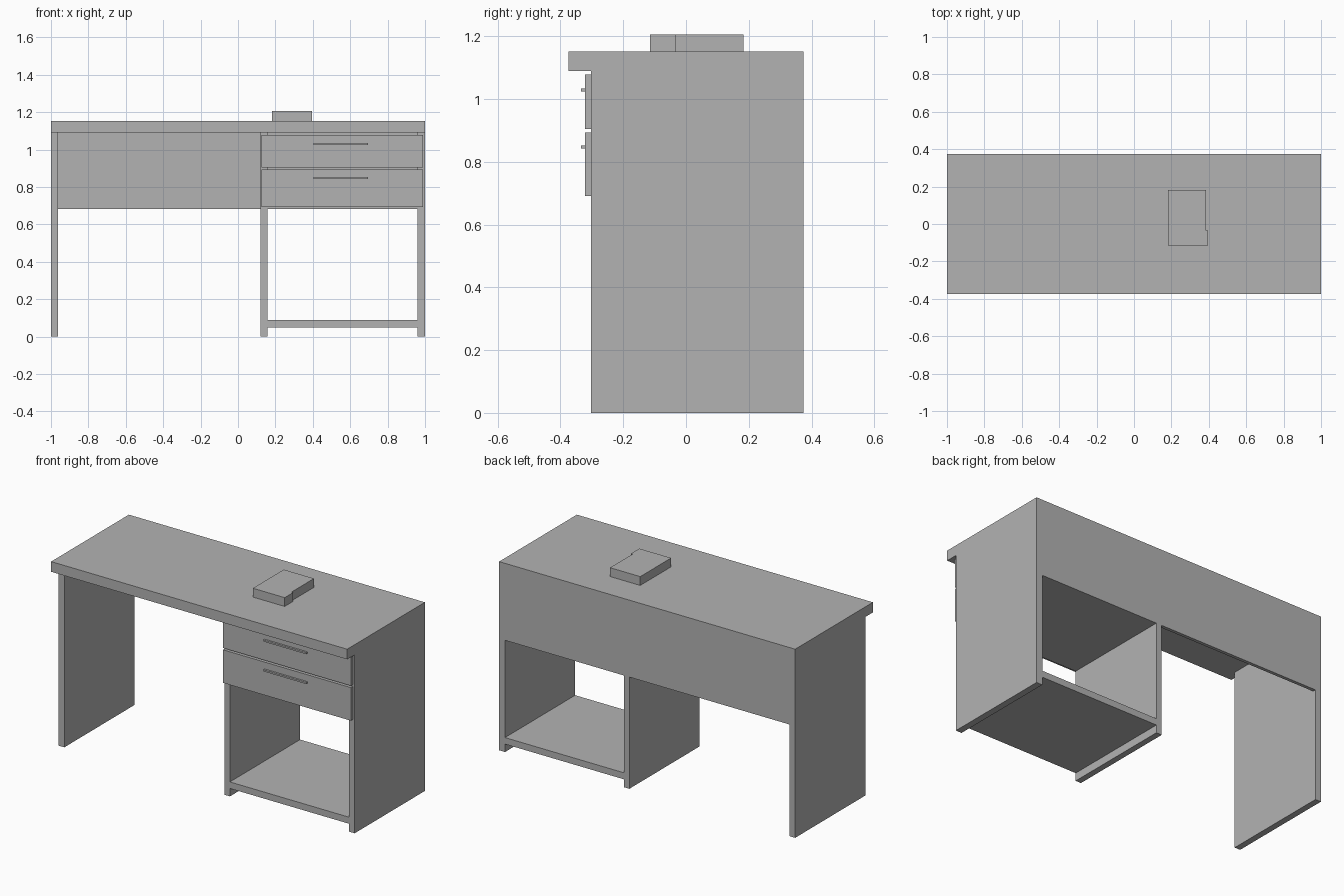
import bpy
import bmesh

cube = bpy.data.objects.get("Cube")
if cube:
    bpy.data.objects.remove(cube, do_unlink=True)

grey = bpy.data.materials.new("plain_grey")
grey.use_nodes = True
COLOUR = (0.45, 0.45, 0.45, 1)
grey.diffuse_color = COLOUR
for node in grey.node_tree.nodes:
    if node.type == 'BSDF_PRINCIPLED':
        node.inputs["Base Color"].default_value = COLOUR


def prism(name, outline, bottom, top):
    """Extrude a flat outline straight up between two heights."""
    bm = bmesh.new()
    face = bm.faces.new([bm.verts.new((x, y, bottom)) for x, y in outline])
    result = bmesh.ops.extrude_face_region(bm, geom=[face])
    moved = [v for v in result["geom"] if isinstance(v, bmesh.types.BMVert)]
    bmesh.ops.translate(bm, verts=moved, vec=(0, 0, top - bottom))
    bmesh.ops.recalc_face_normals(bm, faces=bm.faces)
    mesh = bpy.data.meshes.new(name)
    bm.to_mesh(mesh)
    bm.free()
    mesh.materials.append(grey)
    obj = bpy.data.objects.new(name, mesh)
    bpy.context.scene.collection.objects.link(obj)
    return obj


def box(name, x, y, z):
    """Box from its extent along each axis."""
    outline = [(x[0], y[0]), (x[1], y[0]), (x[1], y[1]), (x[0], y[1])]
    return prism(name, outline, *z)


FRONT, BACK = -0.302, 0.375
TOP_UNDER, TOP = 1.09, 1.152
APRON = 0.682          # underside of the back panel and drawer cabinet
INNER_X = (0.157, 0.96)

# Worktop and the three upright panels
box("worktop", (-1, 1), (-BACK, BACK), (TOP_UNDER, TOP))
for name, x in (("right_side_panel", (-1, -0.962)),
                ("cabinet_divider", (0.12, INNER_X[0])),
                ("left_side_panel", (INNER_X[1], 1))):
    box(name, x, (FRONT, BACK), (0, TOP_UNDER))

# Back panels between the uprights
box("kneehole_back_panel", (-0.962, 0.12), (BACK - 0.02, BACK), (APRON, TOP_UNDER))
box("cabinet_back_panel", INNER_X, (BACK - 0.02, BACK), (APRON, TOP_UNDER))

# Cabinet floor and low shelf
box("cabinet_floor", INNER_X, (FRONT, BACK - 0.02), (APRON, APRON + 0.03))
box("low_shelf", INNER_X, (FRONT, BACK), (0.048, 0.088))

# Drawer fronts with bar handles
for name, z, grip in (("upper", (0.905, 1.079), 1.029),
                      ("lower", (0.692, 0.894), 0.847)):
    box(name + "_drawer_front", (0.125, 0.988), (FRONT - 0.02, FRONT), z)
    box(name + "_drawer_handle", (0.405, 0.695), (FRONT - 0.032, FRONT - 0.02),
        (grip - 0.005, grip + 0.005))

# Small stepped block lying on the worktop
prism("desk_block", [(0.181, -0.115), (0.396, -0.115), (0.396, -0.034),
                     (0.385, -0.034), (0.385, 0.183), (0.181, 0.183)], TOP, 1.206)
